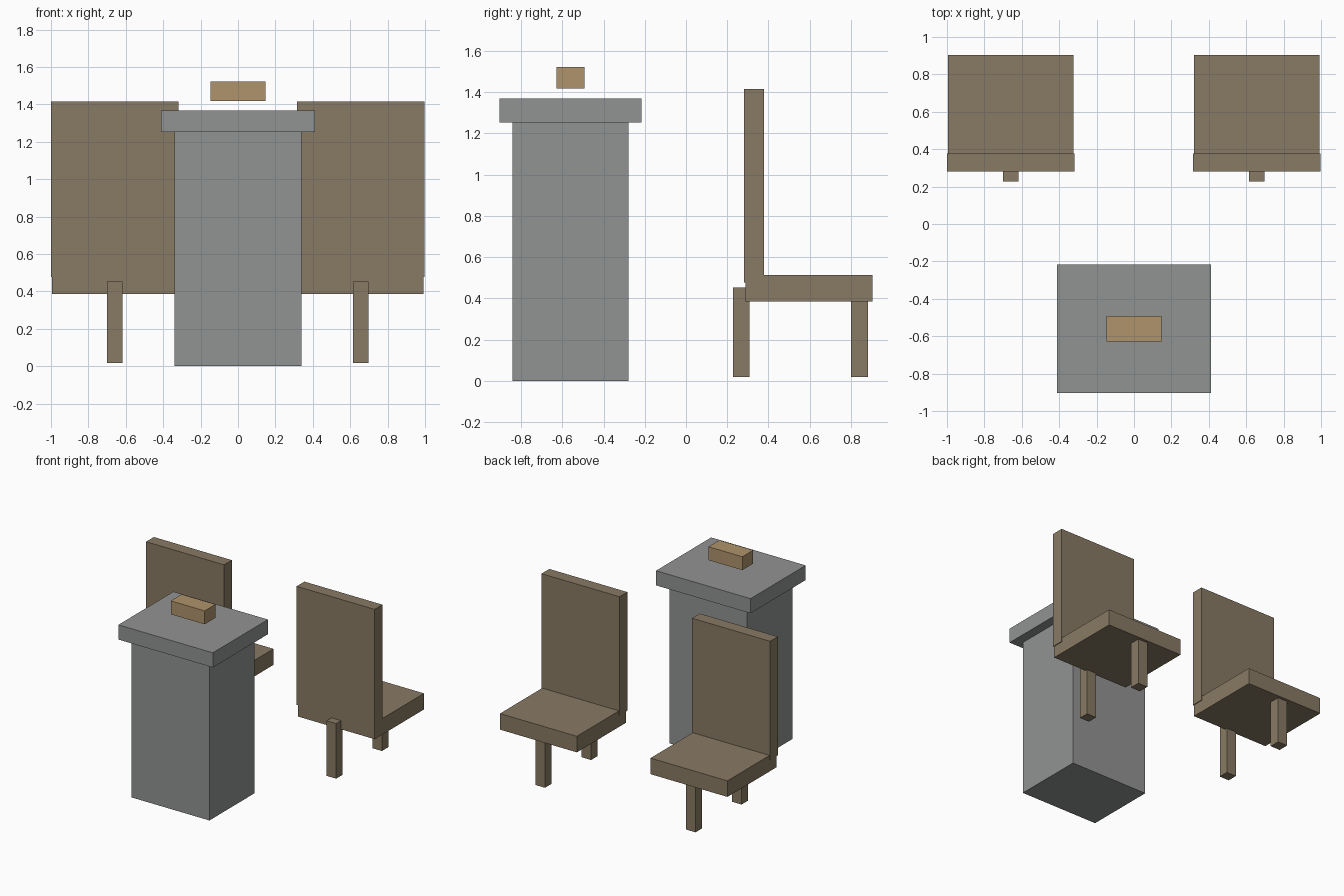
import bpy

if "Cube" in bpy.data.objects:
    bpy.data.objects.remove(bpy.data.objects["Cube"])


def material(name, rgb):
    m = bpy.data.materials.new(name)
    m.diffuse_color = (*rgb, 1.0)
    m.use_nodes = True
    m.node_tree.nodes["Principled BSDF"].inputs["Base Color"].default_value = m.diffuse_color
    return m


wood = material("brown wood", (0.25, 0.195, 0.127))
stone = material("grey stone", (0.283, 0.292, 0.287))
tan = material("light tan", (0.43, 0.292, 0.15))


def box(name, x, y, z, mat):
    """Box spanning the given (min, max) ranges."""
    lo, hi = zip(x, y, z)
    centre = [(a + b) / 2 for a, b in zip(lo, hi)]
    size = [b - a for a, b in zip(lo, hi)]
    bpy.ops.mesh.primitive_cube_add(size=1, location=centre)
    ob = bpy.context.object
    ob.name = name
    ob.scale = size
    bpy.ops.object.transform_apply(location=False, rotation=False, scale=True)
    ob.data.materials.append(mat)
    return ob


# Pedestal with overhanging top and a small block hovering above it
box("pedestal_body", (-0.34, 0.34), (-0.842, -0.279), (0, 1.252), stone)
box("pedestal_top", (-0.413, 0.413), (-0.904, -0.216), (1.252, 1.368), stone)
box("small_block", (-0.148, 0.148), (-0.628, -0.492), (1.417, 1.523), tan)

# Two matching chairs, each with one front and one back leg
for side, cx in (("left", -0.659), ("right", 0.657)):
    def span(half):
        return (cx - half, cx + half)

    box(side + "_chair_back", span(0.341), (0.281, 0.378), (0.478, 1.415), wood)
    box(side + "_chair_seat", span(0.336), (0.288, 0.904), (0.385, 0.512), wood)
    box(side + "_front_leg", span(0.042), (0.227, 0.307), (0.018, 0.453), wood)
    box(side + "_back_leg", span(0.042), (0.799, 0.882), (0.018, 0.453), wood)
